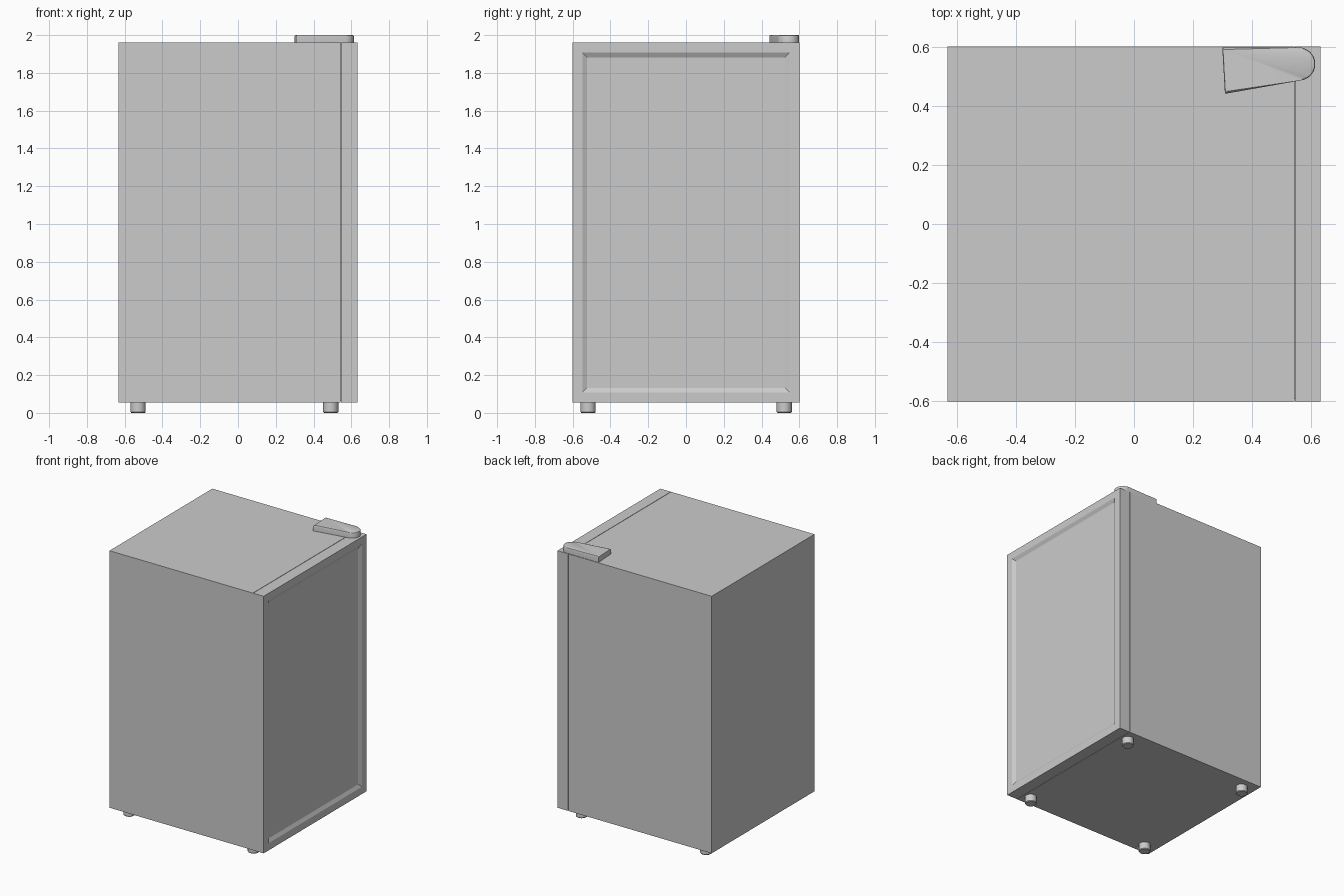
import bpy, bmesh, math
from mathutils import Vector

if "Cube" in bpy.data.objects:
    bpy.data.objects.remove(bpy.data.objects["Cube"])


def finish(name, bm, smooth=False):
    bmesh.ops.recalc_face_normals(bm, faces=bm.faces[:])
    mesh = bpy.data.meshes.new(name)
    bm.to_mesh(mesh)
    bm.free()
    ob = bpy.data.objects.new(name, mesh)
    bpy.context.collection.objects.link(ob)
    if smooth:
        bpy.ops.object.select_all(action='DESELECT')
        bpy.context.view_layer.objects.active = ob
        ob.select_set(True)
        bpy.ops.object.shade_smooth_by_angle(angle=math.radians(35))
    return ob


def box(lo, hi):
    bm = bmesh.new()
    bmesh.ops.create_cube(bm, size=1)
    for v in bm.verts:
        v.co = Vector([lo[i] + (v.co[i] + 0.5) * (hi[i] - lo[i]) for i in range(3)])
    return bm


def loft(rings):
    # closed solid through matching rings of points
    bm = bmesh.new()
    loops = [[bm.verts.new(p) for p in r] for r in rings]
    n = len(loops[0])
    for a, b in zip(loops, loops[1:]):
        for i in range(n):
            j = (i + 1) % n
            bm.faces.new((a[i], a[j], b[j], b[i]))
    bm.faces.new(loops[0][::-1])
    bm.faces.new(loops[-1])
    return bm


# Cabinet
Z0, Z1, X, Y = 0.055, 1.96, 0.632, 0.602
finish("cabinet", box((-X, -Y, Z0), (0.543, Y, Z1)))

# Door: frame with a sloped, shallow recess on its outer face
def door_ring(x, inset):
    y, a, b = Y - inset, Z0 + inset, Z1 - inset
    return [(x, -y, a), (x, y, a), (x, y, b), (x, -y, b)]

finish("door", loft([door_ring(0.546, 0), door_ring(X, 0),
                     door_ring(X, 0.053), door_ring(X - 0.013, 0.078)]))

# Gasket closing the thin seam
finish("door_gasket", box((0.54, -Y + 0.01, Z0 + 0.01), (0.549, Y - 0.01, Z1 - 0.01)))

# Hinge cover: tapered plate with a rounded end and chamfered top rim
profile = [(0.308, 0.441)]
for i in range(17):
    t = math.radians(-80 + 170 * i / 16)
    profile.append((0.558 + 0.056 * math.cos(t), 0.542 + 0.056 * math.sin(t)))
profile.append((0.299, 0.598))
bm = loft([[(x, y, z) for x, y in profile] for z in (1.955, 2.0)])
rim = [e for e in bm.edges if all(v.co.z > 1.99 for v in e.verts)]
bmesh.ops.bevel(bm, geom=rim, offset=0.007, segments=2, profile=0.5, affect='EDGES')
finish("hinge_cover", bm, True)

# Feet: short cylinders with a softened lower rim
for ix, fx in (("left", -0.529), ("right", 0.491)):
    for iy, fy in (("front", -0.518), ("back", 0.52)):
        rings = [[(fx + r * math.cos(k * math.pi / 12), fy + r * math.sin(k * math.pi / 12), z)
                  for k in range(24)]
                 for r, z in ((0.036, 0), (0.04, 0.005), (0.04, 0.058))]
        finish(f"foot_{iy}_{ix}", loft(rings), True)
